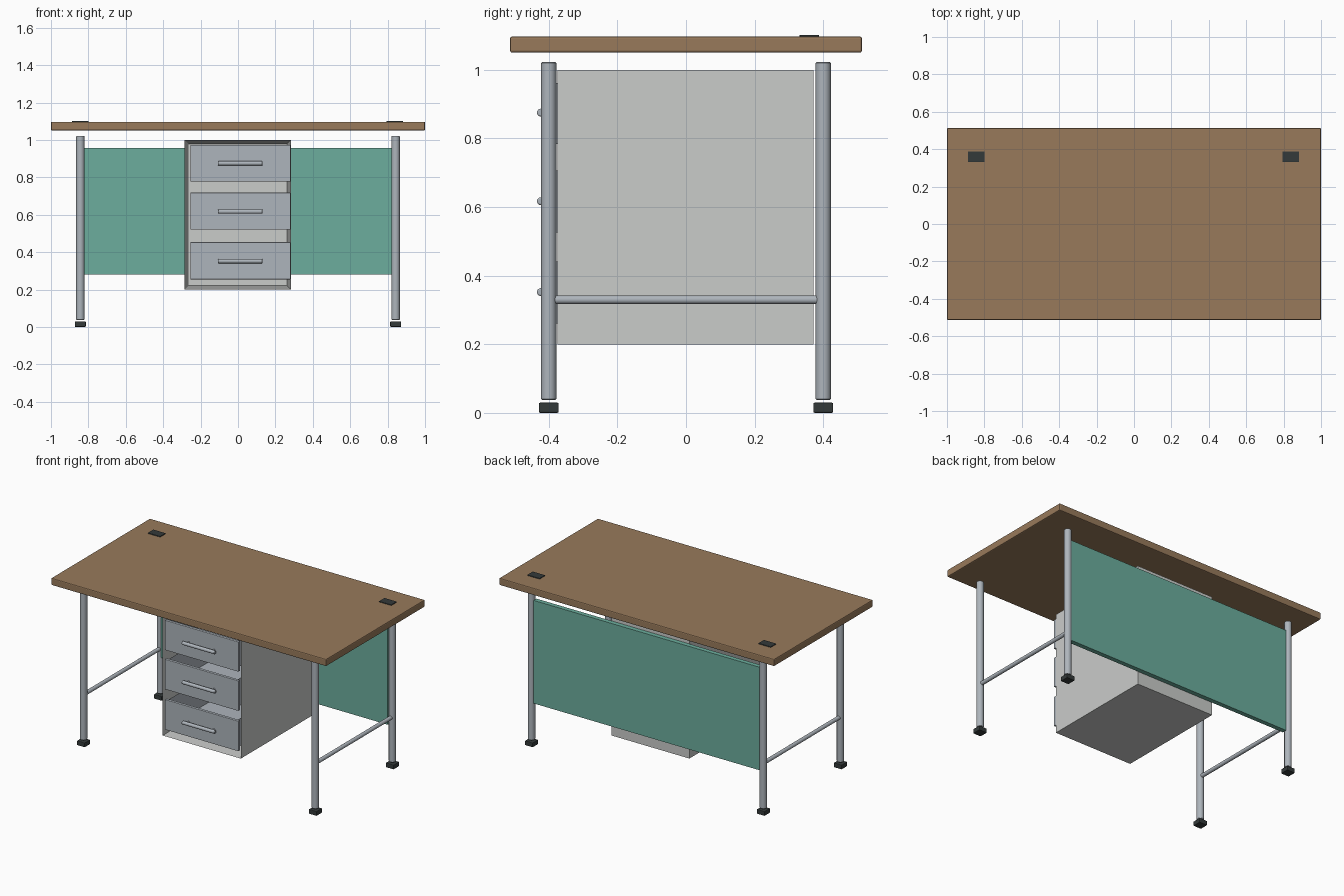
import bpy
import bmesh
import math

if "Cube" in bpy.data.objects:
    bpy.data.objects.remove(bpy.data.objects["Cube"])


def srgb(r, g, b):
    f = lambda c: c / 12.92 if c <= 0.04045 else ((c + 0.055) / 1.055) ** 2.4
    return (f(r / 255), f(g / 255), f(b / 255), 1)


def material(name, *rgb):
    m = bpy.data.materials.new(name)
    m.diffuse_color = srgb(*rgb)
    m.use_nodes = True
    m.node_tree.nodes["Principled BSDF"].inputs["Base Color"].default_value = m.diffuse_color
    return m


WOOD = material("warm wood", 152, 122, 91)
STEEL = material("steel grey", 174, 181, 188)
LIGHT = material("light grey", 202, 204, 202)
GREEN = material("sea green", 108, 174, 157)
BLACK = material("near black", 52, 58, 58)


def finish(name, bm, mat, bevel=0, smooth=False):
    me = bpy.data.meshes.new(name)
    bmesh.ops.recalc_face_normals(bm, faces=bm.faces)
    bm.to_mesh(me)
    bm.free()
    me.materials.append(mat)
    ob = bpy.data.objects.new(name, me)
    bpy.context.collection.objects.link(ob)
    if bevel:
        mod = ob.modifiers.new("rounded edges", "BEVEL")
        mod.width, mod.segments, mod.limit_method = bevel, 2, "ANGLE"
    if smooth:
        bpy.ops.object.select_all(action="DESELECT")
        ob.select_set(True)
        bpy.context.view_layer.objects.active = ob
        bpy.ops.object.shade_smooth_by_angle(angle=math.radians(40))
    return ob


def cuboid(bm, x0, x1, y0, y1, z0, z1):
    vs = bmesh.ops.create_cube(bm, size=1)["verts"]
    for v in vs:
        v.co = ((x0 + x1) / 2 + v.co.x * (x1 - x0),
                (y0 + y1) / 2 + v.co.y * (y1 - y0),
                (z0 + z1) / 2 + v.co.z * (z1 - z0))
    return vs


def box(name, mat, *bounds, bevel=0):
    bm = bmesh.new()
    cuboid(bm, *bounds)
    return finish(name, bm, mat, bevel)


def tray(name, mat, bounds, wall, open_axis, sign):
    """Hollow box with solid walls, open on the side facing sign * open_axis."""
    bm = bmesh.new()
    cuboid(bm, *bounds)
    bm.normal_update()
    face = next(f for f in bm.faces if f.normal[open_axis] * sign > 0.9)
    bmesh.ops.inset_region(bm, faces=[face], thickness=wall)
    depth = bounds[open_axis * 2 + 1] - bounds[open_axis * 2] - wall
    for v in face.verts:
        v.co[open_axis] -= sign * depth
    return finish(name, bm, mat)


def rod(name, mat, centre, radius, length, axis, bevel=0.003):
    bm = bmesh.new()
    bmesh.ops.create_cone(bm, cap_ends=True, segments=24, radius1=radius,
                          radius2=radius, depth=length)
    for v in bm.verts:
        x, y, z = v.co
        v.co = {"x": (z, x, y), "y": (x, z, y), "z": (x, y, z)}[axis]
        v.co.x += centre[0]
        v.co.y += centre[1]
        v.co.z += centre[2]
    return finish(name, bm, mat, bevel, True)


# Table top and cable covers
box("table_top", WOOD, -1, 1, -0.513, 0.513, 1.05, 1.097, bevel=0.006)
for x in (-0.843, 0.838):
    box("cable_cover", BLACK, x - 0.045, x + 0.045, 0.331, 0.388, 1.094, 1.102, bevel=0.002)

# Legs, feet and side rails
for sx in (-0.843, 0.843):
    for sy in (-0.4, 0.4):
        rod("leg", STEEL, (sx, sy, 0.53), 0.022, 0.984, "z")
        box("foot", BLACK, sx - 0.029, sx + 0.029, sy - 0.029, sy + 0.029, 0, 0.03, bevel=0.004)
    rod("side_rail", STEEL, (sx, 0, 0.33), 0.0125, 0.765, "y", 0)

# Rear privacy panel
box("privacy_panel", GREEN, -0.823, 0.823, 0.378, 0.408, 0.28, 0.957)

# Drawer cabinet, open to the front
tray("cabinet", LIGHT, (-0.285, 0.283, -0.375, 0.372, 0.2, 1.0), 0.029, 1, -1)

# Drawers: front plate, open box and bar handle
for z0, z1, zh in ((0.255, 0.453, 0.352), (0.52, 0.718, 0.617), (0.778, 0.974, 0.875)):
    box("drawer_front", STEEL, -0.255, 0.28, -0.396, -0.377, z0, z1, bevel=0.002)
    tray("drawer_box", STEEL, (-0.25, 0.25, -0.378, 0.32, z0 + 0.005, z1 - 0.012), 0.01, 2, 1)
    rod("drawer_handle", STEEL, (0.012, -0.423, zh), 0.0115, 0.24, "x", 0.004)
    for x in (-0.08, 0.104):
        rod("handle_post", STEEL, (x, -0.405, zh), 0.006, 0.03, "y", 0)
